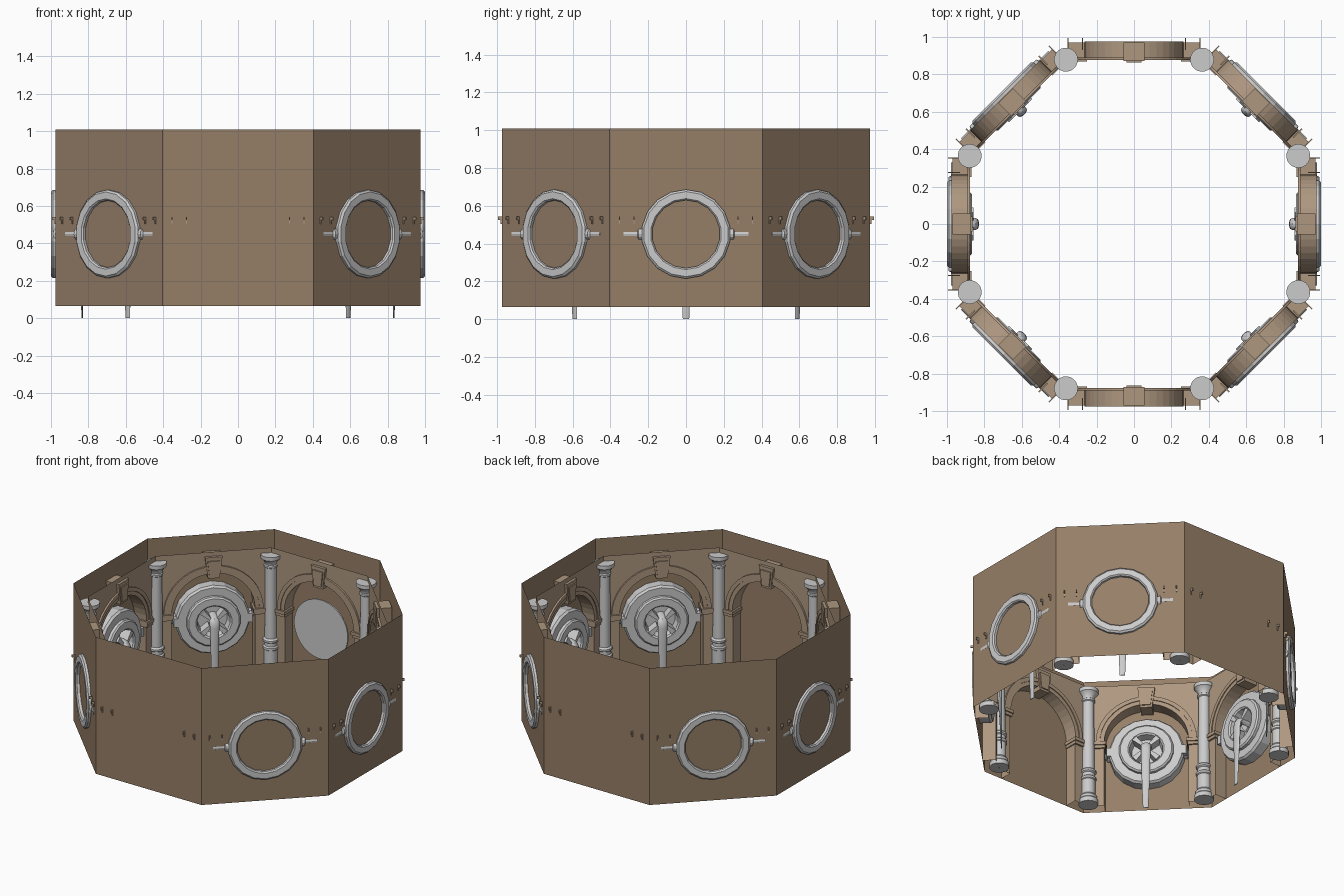
import bpy, bmesh, math
from math import sin, cos, pi, tan
from mathutils import Matrix

if "Cube" in bpy.data.objects:
    bpy.data.objects.remove(bpy.data.objects["Cube"])

WALL_D, PANEL_D = 0.975, 0.89          # distance of wall / arch panel from the centre
T8 = tan(pi / 8)
BASE, TOP, PANEL_TOP = 0.065, 1.01, 0.925
ARCH_R, ARCH_Z, AXIS_Z = 0.265, 0.515, 0.45


def material(name, rgb):
    m = bpy.data.materials.new(name)
    m.diffuse_color = (*rgb, 1)
    m.use_nodes = True
    m.node_tree.nodes["Principled BSDF"].inputs["Base Color"].default_value = m.diffuse_color
    return m


stone = material("wall_brown", (0.30, 0.21, 0.135))
tan_stone = material("arch_tan", (0.42, 0.31, 0.215))


def finish(bm, name, mat=None, fix=True):
    """Turn a bmesh into mesh data"""
    if fix:
        bmesh.ops.recalc_face_normals(bm, faces=bm.faces)
    me = bpy.data.meshes.new(name)
    bm.to_mesh(me)
    bm.free()
    if mat:
        me.materials.append(mat)
    return me


def place(me, name, angle, smooth=False):
    ob = bpy.data.objects.new(name, me)
    bpy.context.collection.objects.link(ob)
    ob.rotation_euler.z = angle
    if smooth:
        bpy.ops.object.select_all(action='DESELECT')
        ob.select_set(True)
        bpy.context.view_layer.objects.active = ob
        bpy.ops.object.shade_smooth_by_angle(angle=math.radians(35))
    return ob


def loft(bm, rings, loop=False, close=False, caps=False):
    """Skin rings of points; loop joins each ring, close joins last to first"""
    vs = [[bm.verts.new(p) for p in r] for r in rings]
    n, m = len(vs), len(vs[0])
    for i in range(n if close else n - 1):
        a, b = vs[i], vs[(i + 1) % n]
        for j in range(m if loop else m - 1):
            k = (j + 1) % m
            bm.faces.new((a[j], a[k], b[k], b[j]))
    if caps:
        bm.faces.new(vs[0])
        bm.faces.new(vs[-1])


def box(bm, x0, x1, y0, y1, z0, z1, taper=0):
    loft(bm, [[(x0 + s, y0, z), (x1 - s, y0, z), (x1 - s, y1, z), (x0 + s, y1, z)]
              for z, s in ((z0, taper), (z1, 0))], loop=True, caps=True)


# All wall-bay parts are modelled facing the front (-y) and turned round z.

# octagonal outer wall
bm = bmesh.new()
R = WALL_D / cos(pi / 8)
loft(bm, [[(R * cos(pi / 8 + i * pi / 4), R * sin(pi / 8 + i * pi / 4), z) for i in range(8)]
          for z in (BASE, TOP)], loop=True)
place(finish(bm, "outer_wall", stone), "outer_wall", 0)

# arch panel with opening and reveal
bm = bmesh.new()
N = 20
arc = [(cos(pi * i / N), sin(pi * i / N)) for i in range(N + 1)]
opening = [(ARCH_R * c, ARCH_Z + ARCH_R * s) for c, s in arc]
loft(bm, [[(x, -PANEL_D, z), (x, -PANEL_D, PANEL_TOP)] for x, z in opening])
edge = PANEL_D * T8
for s in (-1, 1):
    loft(bm, [[(s * x, -PANEL_D, z) for z in (BASE, ARCH_Z, PANEL_TOP)] for x in (ARCH_R, edge)])
reveal = [(ARCH_R, BASE)] + opening + [(-ARCH_R, BASE)]
loft(bm, [[(x, -PANEL_D, z), (x, -WALL_D, z)] for x, z in reveal])
bmesh.ops.remove_doubles(bm, verts=bm.verts, dist=1e-4)
panel = finish(bm, "arch_panel", tan_stone)

# stepped moulding round the arch
bm = bmesh.new()
prof = [(0.265, 0.89), (0.265, 0.883), (0.292, 0.883), (0.292, 0.877), (0.318, 0.877), (0.318, 0.89)]
loft(bm, [[(r * c, -d, ARCH_Z + r * s) for r, d in prof] for c, s in arc], loop=True, caps=True)
moulding = finish(bm, "arch_moulding", tan_stone)

# keystone
bm = bmesh.new()
box(bm, -0.055, 0.055, -0.97, -0.872, 0.75, 0.895, 0.018)
box(bm, -0.04, 0.04, -0.88, -0.864, 0.765, 0.87, 0.012)
keystone = finish(bm, "keystone", tan_stone)

# imposts under the arch, with thin end plates that reach through the wall
bm = bmesh.new()
for s in (-1, 1):
    a, b = sorted((s * 0.258, s * 0.345))
    box(bm, a, b, -0.97, -0.878, 0.475, 0.495)
    box(bm, a - 0.006, b + 0.006, -0.97, -0.87, 0.495, 0.518)
    for t in (0.275, 0.352):
        box(bm, s * t - 0.003, s * t + 0.003, -0.995, -0.93, 0.525, 0.542)
        box(bm, s * t - 0.003, s * t + 0.003, -0.982, -0.93, 0.503, 0.525)
impost = finish(bm, "imposts", tan_stone)


def wheel_lathe(bm, prof, n):
    loft(bm, [[(r * cos(a), -d, AXIS_Z + r * sin(a)) for r, d in prof]
              for a in (2 * pi * (i + 0.5) / n for i in range(n))], close=True)


# round valve wheel: outer ring, stepped inner face and recessed cup
bm = bmesh.new()
wheel_lathe(bm, [(0.18, 0.96), (0.18, 0.992), (0.188, 1.0), (0.225, 1.0), (0.236, 0.99),
                 (0.236, 0.91), (0.225, 0.895), (0.172, 0.895), (0.172, 0.875), (0.162, 0.866),
                 (0.115, 0.866), (0.105, 0.875), (0.095, 0.925), (0.001, 0.925)], 18)
wheel = finish(bm, "valve_wheel")

# four petals inside the cup
bm = bmesh.new()
for i in range(4):
    a = pi / 4 + i * pi / 2
    before = set(bm.verts)
    box(bm, -0.018, 0.018, -0.925, -0.858, 0.035, 0.105, 0.009)
    new = [v for v in bm.verts if v not in before]
    bmesh.ops.transform(bm, verts=new, matrix=Matrix.Translation((0, 0, AXIS_Z)) @ Matrix.Rotation(a, 4, 'Y'))
petals = finish(bm, "cup_petals")

# side axles with bosses
bm = bmesh.new()
for s in (-1, 1):
    prof = [(0.22, 0.033), (0.252, 0.033), (0.258, 0.02), (0.33, 0.02)]
    loft(bm, [[(s * x, -0.958 + r * cos(a), AXIS_Z + r * sin(a)) for a in
               (2 * pi * j / 12 for j in range(12))] for x, r in prof], loop=True, caps=True)
    # inner lugs on the rim of the wheel
    box(bm, min(s * 0.222, s * 0.25), max(s * 0.222, s * 0.25), -0.93, -0.892, 0.42, 0.48)
axles = finish(bm, "wheel_axles")

# curved spout: distance, height, half width, half thickness, tilt of section
bm = bmesh.new()
path = [(0.925, 0.468, 0.032, 0.03, 90), (0.88, 0.468, 0.032, 0.026, 90), (0.857, 0.462, 0.032, 0.022, 65),
        (0.846, 0.446, 0.031, 0.018, 35), (0.843, 0.42, 0.03, 0.015, 8), (0.84, 0.3, 0.027, 0.011, 0),
        (0.836, 0.15, 0.023, 0.007, 0), (0.833, 0.0, 0.017, 0.003, 0)]
rings = []
for d, z, w, h, tilt in path:
    q = math.radians(tilt)
    rings.append([(w * cos(a), -d + h * sin(a) * cos(q), z + h * sin(a) * sin(q))
                  for a in (2 * pi * j / 12 for j in range(12))])
loft(bm, rings, loop=True, caps=True)
spout = finish(bm, "spout")

# plain disc closing the back arch
bm = bmesh.new()
wheel_lathe(bm, [(0.001, 0.905), (0.205, 0.905), (0.205, 0.915), (0.001, 0.915)], 32)
disc = finish(bm, "plain_disc")

# turned corner column
bm = bmesh.new()
CR = 0.951
prof = [(0.001, 0.065), (0.062, 0.065), (0.062, 0.095), (0.052, 0.105), (0.056, 0.12), (0.044, 0.135),
        (0.044, 0.235), (0.05, 0.24), (0.05, 0.255), (0.041, 0.262), (0.041, 0.285), (0.05, 0.292),
        (0.05, 0.305), (0.039, 0.315), (0.036, 0.80), (0.043, 0.805), (0.043, 0.817), (0.037, 0.822),
        (0.04, 0.84), (0.058, 0.86), (0.064, 0.865), (0.064, 0.89), (0.001, 0.89)]
loft(bm, [[(CR + r * cos(a), r * sin(a), z) for r, z in prof]
          for a in (2 * pi * i / 20 for i in range(20))], close=True)
column = finish(bm, "column")

# eight bays; the front bay is empty and the back one has the plain disc
for k in range(8):
    ang = k * pi / 4
    for me in (panel, moulding, keystone, impost):
        place(me, f"{me.name}_{k + 1}", ang)
    place(column, f"column_{k + 1}", ang + pi / 8, smooth=True)
    if k == 4:
        place(disc, "plain_disc", ang)
    elif k:
        place(wheel, f"valve_wheel_{k}", ang)
        place(petals, f"cup_petals_{k}", ang)
        place(axles, f"wheel_axles_{k}", ang)
        place(spout, f"spout_{k}", ang, smooth=True)
